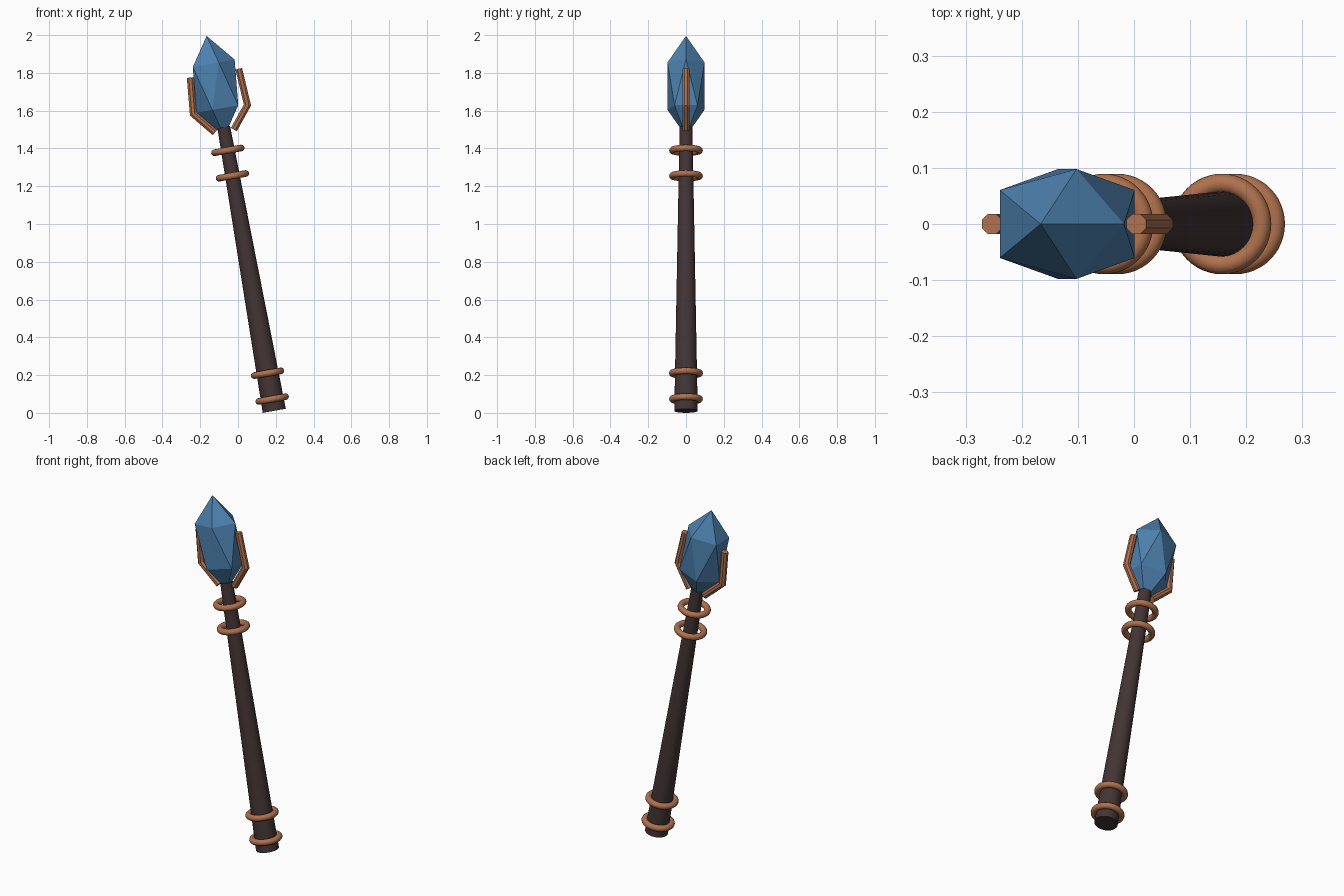
import bpy, bmesh, math
from mathutils import Matrix, Vector

if "Cube" in bpy.data.objects:
    bpy.data.objects.remove(bpy.data.objects["Cube"])

TILT = Matrix.Rotation(math.radians(-10.1), 4, 'Y')
BASE = Vector((0.192, 0, 0.011))          # centre of the shaft's foot
AXIS = TILT @ Vector((0, 0, 1))


def material(name, rgb):
    m = bpy.data.materials.new(name)
    m.diffuse_color = (*rgb, 1)
    m.use_nodes = True
    m.node_tree.nodes["Principled BSDF"].inputs["Base Color"].default_value = m.diffuse_color
    return m


WOOD = material("dark wood", (0.057, 0.035, 0.035))
COPPER = material("copper", (0.43, 0.165, 0.075))
BLUE = material("blue crystal", (0.075, 0.22, 0.43))


def finish(name, mat, smooth=None):
    ob = bpy.context.object
    ob.name = name
    ob.data.materials.append(mat)
    if smooth:
        bpy.ops.object.shade_smooth_by_angle(angle=math.radians(smooth))
    return ob


# Tapered shaft
LENGTH = 1.525
bpy.ops.mesh.primitive_cone_add(vertices=32, radius1=0.062, radius2=0.034, depth=LENGTH)
shaft = finish("shaft", WOOD, 40)
shaft.matrix_world = Matrix.Translation(BASE + AXIS * LENGTH / 2) @ TILT

# Metal rings, two near the foot and two below the head
for i, z in enumerate((0.073, 0.21, 1.255, 1.39)):
    bpy.ops.mesh.primitive_torus_add(major_radius=0.072, minor_radius=0.0175,
                                     major_segments=48, minor_segments=12)
    ring = finish(f"ring_{i + 1}", COPPER, 40)
    ring.matrix_world = Matrix.Translation(BASE + AXIS * ((z - BASE.z) / AXIS.z)) @ TILT

# Faceted crystal
bpy.ops.mesh.primitive_ico_sphere_add(subdivisions=1, radius=1)
crystal = finish("crystal", BLUE)
crystal.matrix_world = (Matrix.Translation((-0.119, 0, 1.73)) @ TILT
                        @ Matrix.Diagonal((0.139, 0.115, 0.27, 1)))


# Bent prongs: an eight-sided rod mitred at its elbow
def prong(name, points, radius=0.0195, sides=8):
    pts = [Vector((x, 0, z)) for x, z in points]
    lower, upper = (pts[1] - pts[0]).normalized(), (pts[2] - pts[1]).normalized()
    bend = (lower + upper).normalized()
    bm = bmesh.new()
    rings = []
    for p, d, stretch in ((pts[0], lower, 1), (pts[1], bend, 1 / bend.dot(lower)),
                          (pts[2], upper, 1)):
        side = Vector((d.z, 0, -d.x)) * stretch
        ring = []
        for k in range(sides):
            a = math.tau * (k + 0.5) / sides
            ring.append(bm.verts.new(p + radius * (side * math.cos(a)
                                                   + Vector((0, math.sin(a), 0)))))
        rings.append(ring)
    for a, b in zip(rings, rings[1:]):
        for k in range(sides):
            n = (k + 1) % sides
            bm.faces.new((a[k], a[n], b[n], b[k]))
    bm.faces.new(rings[0])
    bm.faces.new(rings[-1])
    bmesh.ops.recalc_face_normals(bm, faces=bm.faces)
    mesh = bpy.data.meshes.new(name)
    bm.to_mesh(mesh)
    bm.free()
    mesh.materials.append(COPPER)
    bpy.context.collection.objects.link(bpy.data.objects.new(name, mesh))


prong("left_prong", ((-0.122, 1.484), (-0.237, 1.583), (-0.253, 1.775)))
prong("right_prong", ((-0.022, 1.5), (0.05, 1.63), (0.004, 1.822)))
